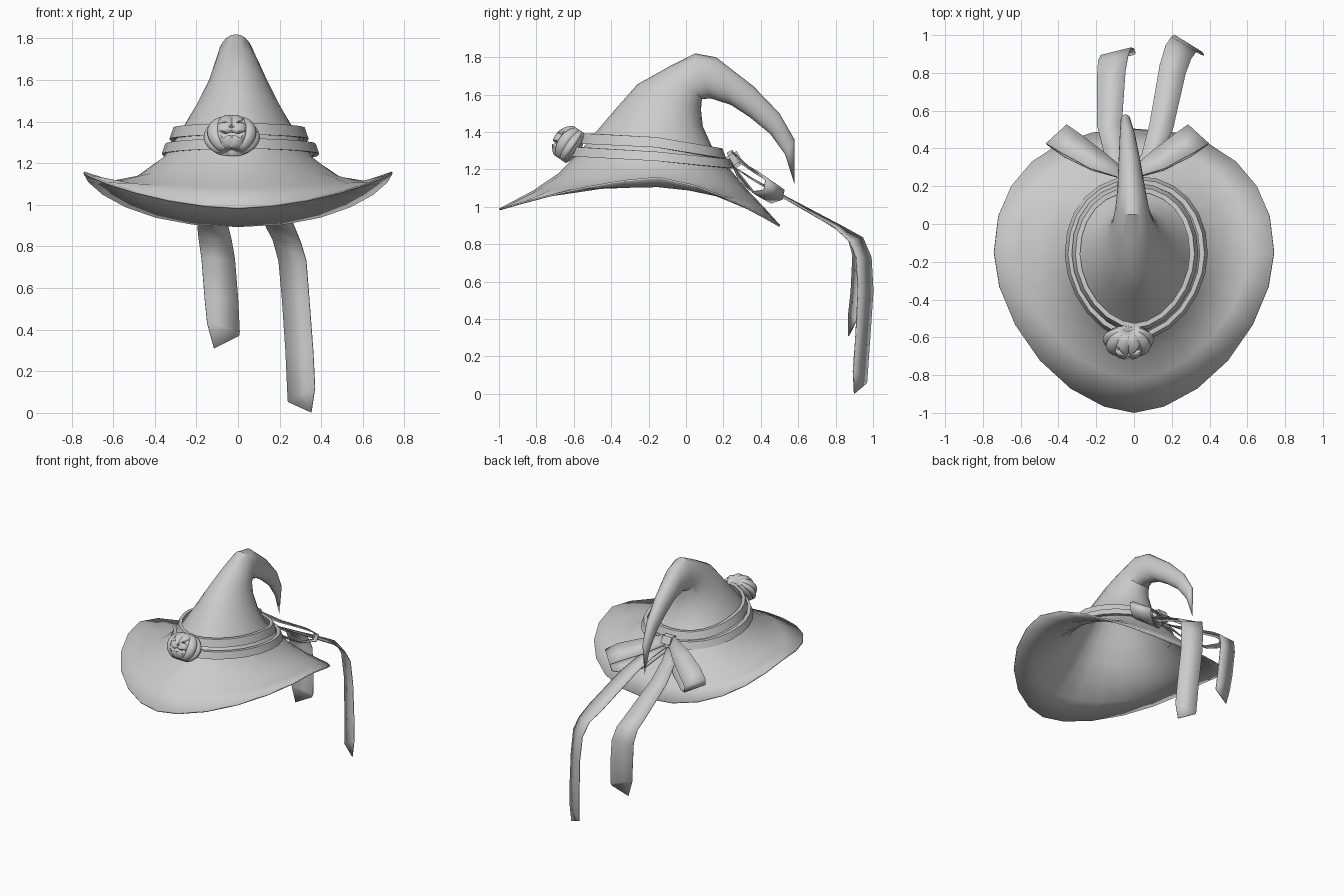
import bpy, bmesh, math
from mathutils import Vector

if "Cube" in bpy.data.objects:
    bpy.data.objects.remove(bpy.data.objects["Cube"])

SIDES = 24


def finish(name, bm, thickness=0, offset=-1, angle=30):
    """Turn a bmesh into a smooth-by-angle object, optionally thickened."""
    bmesh.ops.recalc_face_normals(bm, faces=bm.faces)
    me = bpy.data.meshes.new(name)
    bm.to_mesh(me)
    bm.free()
    ob = bpy.data.objects.new(name, me)
    bpy.context.collection.objects.link(ob)
    bpy.ops.object.select_all(action='DESELECT')
    ob.select_set(True)
    bpy.context.view_layer.objects.active = ob
    bpy.ops.object.shade_smooth_by_angle(angle=math.radians(angle))
    if thickness:
        mod = ob.modifiers.new("thickness", 'SOLIDIFY')
        mod.thickness = thickness
        mod.offset = offset
    return ob


def oval(front, back, side, point=1.0, bend=1.0, cx=0.0):
    """Ring through a front (y,z), back (y,z) and side (half width,y,z)."""
    pts = []
    for i in range(SIDES):
        a = 2 * math.pi * i / SIDES
        c, s = math.cos(a), math.sin(a)
        end, e = (front, 1 + .14 * point) if s < 0 else (back, 1 - .10 * point)
        x = math.copysign(abs(c) ** e, c) * side[0] + cx
        t = abs(s) ** e
        pts.append((x, side[1] + (end[0] - side[1]) * t,
                    side[2] + (end[1] - side[2]) * t ** bend))
    return pts


def loft(bm, rings, closed_ring=True, closed_path=False):
    rows = [[bm.verts.new(p) for p in r] for r in rings]
    pairs = list(zip(rows, rows[1:])) + ([(rows[-1], rows[0])] if closed_path else [])
    for a, b in pairs:
        n = len(a)
        for i in range(n if closed_ring else n - 1):
            j = (i + 1) % n
            bm.faces.new((a[i], a[j], b[j], b[i]))
    return rows


# Brim, crown and drooping tip in one hollow skin
bm = bmesh.new()
rings = [
    oval((-1.0, .99), (.505, .90), (.74, -.15, 1.16), 1, 1.5),
    oval((-.82, 1.085), (.41, 1.005), (.61, -.15, 1.115), 1, 1.5),
    oval((-.68, 1.18), (.31, 1.11), (.49, -.15, 1.135), 1, 1.2),
    oval((-.58, 1.28), (.22, 1.22), (.365, -.16, 1.22), .8),
    oval((-.49, 1.39), (.14, 1.32), (.28, -.16, 1.345), .6),
    oval((-.37, 1.53), (.09, 1.43), (.205, -.12, 1.47), .4),
    oval((-.26, 1.655), (.08, 1.52), (.145, -.07, 1.58), .2),
    oval((-.09, 1.75), (.085, 1.575), (.11, .0, 1.66), 0, 1, -.005),
    oval((.05, 1.82), (.13, 1.58), (.088, .09, 1.70), 0, 1, -.01),
    oval((.16, 1.80), (.24, 1.545), (.072, .20, 1.67), 0, 1, -.015),
    oval((.36, 1.645), (.34, 1.48), (.056, .35, 1.56), 0, 1, -.025),
    oval((.50, 1.50), (.45, 1.39), (.040, .475, 1.445), 0, 1, -.035),
    oval((.58, 1.36), (.53, 1.28), (.025, .555, 1.32), 0, 1, -.045),
]
rows = loft(bm, rings)
tip = bm.verts.new((-.05, .58, 1.12))
for i in range(SIDES):
    bm.faces.new((rows[-1][i], rows[-1][(i + 1) % SIDES], tip))
finish("hat_body", bm, .01)


# Two hat bands: rectangular section swept around the crown
def band(name, front, back, side, cx, height, depth=.025):
    bm = bmesh.new()
    prof = []
    for d, h in ((0, -.5), (0, .5), (-depth, .5), (-depth, -.5)):
        g = d - h * height * .35          # follows the crown slope
        z = h * height
        prof.append(oval((front[0] - g, front[1] + z), (back[0] + g, back[1] + z),
                         (side[0] + g, side[1], side[2] + z), .7, 1, cx))
    loft(bm, prof, True, True)
    finish(name, bm)


band("upper_band", (-.56, 1.365), (.205, 1.285), (.325, -.16, 1.345), .005, .055)
band("lower_band", (-.61, 1.295), (.245, 1.23), (.37, -.16, 1.27), .012, .05)

# Ribbed pumpkin ornament, flattened where it sits on the hat
bm = bmesh.new()
bmesh.ops.create_uvsphere(bm, u_segments=60, v_segments=18, radius=1)
for v in bm.verts:
    r = math.hypot(v.co.x, v.co.y)
    a = math.atan2(v.co.y, v.co.x)
    k = .88 + .12 * abs(math.cos(5 * a)) ** .6
    dip = .35 * max(0, 1 - r / .5)
    depth = .11 if v.co.y < 0 else .05
    v.co = (v.co.x * k * .135, v.co.y * k * depth, v.co.z * (1 - dip) * .108)
pumpkin = finish("pumpkin", bm, angle=50)
pumpkin.location = (-.03, -.61, 1.325)
pumpkin.rotation_euler.x = -.6

# Carved eyes, nose and grin
bm = bmesh.new()
eye = [(.025, .015), (.085, .02), (.06, .055)]
grin = [(-.08, -.015), (-.03, -.035), (0, -.025), (.03, -.035), (.08, -.015),
        (.04, -.062), (.015, -.05), (-.015, -.05), (-.04, -.062)]
for shape in (eye, [(-x, z) for x, z in eye], [(-.012, -.01), (.012, -.01), (0, .012)], grin):
    f = bm.faces.new([bm.verts.new((x, -.2, z)) for x, z in shape])
    out = bmesh.ops.extrude_face_region(bm, geom=[f])["geom"]
    bmesh.ops.translate(bm, vec=(0, .12, 0),
                        verts=[g for g in out if isinstance(g, bmesh.types.BMVert)])
cutter = finish("face_cutter", bm)
cutter.location, cutter.rotation_euler = pumpkin.location, pumpkin.rotation_euler
cutter.hide_render = True
cutter.hide_set(True)
cut = pumpkin.modifiers.new("carving", 'BOOLEAN')
cut.object, cut.operation, cut.solver = cutter, 'DIFFERENCE', 'EXACT'


# Ribbons: each row is a centre and a half-width vector
def ribbon(name, rows, mirror_x=None):
    bm = bmesh.new()
    rings = []
    for c, w in rows:
        ends = [Vector(c) - Vector(w), Vector(c) + Vector(w)]
        if mirror_x is not None:
            ends = [Vector((2 * mirror_x - p.x, p.y, p.z)) for p in ends]
        rings.append(ends)
    loft(bm, rings, False)
    finish(name, bm, .006, 0, 25)


bow = [
    ((-.05, .26, 1.27), (.01, .02, -.03)),
    ((-.20, .34, 1.205), (.035, .045, -.035)),
    ((-.34, .43, 1.155), (.05, .05, -.035)),
    ((-.41, .475, 1.115), (.055, .05, -.025)),
    ((-.40, .465, 1.065), (.055, .05, -.025)),
    ((-.32, .405, 1.05), (.05, .05, -.03)),
    ((-.19, .33, 1.10), (.035, .045, -.035)),
    ((-.05, .26, 1.215), (.01, .02, -.03)),
]
ribbon("bow_loop_left", bow)
ribbon("bow_loop_right", bow, -.035)

ribbon("tail_left", [
    ((-.05, .26, 1.21), (.03, 0, 0)),
    ((-.10, .36, 1.145), (.055, 0, 0)),
    ((-.13, .52, 1.06), (.065, .0, 0)),
    ((-.12, .80, .89), (.075, .01, 0)),
    ((-.11, .88, .835), (.08, .015, -.005)),
    ((-.095, .912, .74), (.08, .02, 0)),
    ((-.08, .905, .55), (.08, .022, 0)),
    ((-.07, .89, .41), (.078, .02, -.02)),
    ((-.055, .885, .34), (.06, .015, .03)),
])
ribbon("tail_right", [
    ((.01, .26, 1.21), (.03, 0, 0)),
    ((.09, .36, 1.145), (.05, -.005, 0)),
    ((.145, .52, 1.055), (.063, -.012, 0)),
    ((.205, .82, .89), (.068, -.025, 0)),
    ((.235, .91, .825), (.068, -.035, -.01)),
    ((.262, .95, .73), (.066, -.04, 0)),
    ((.277, .96, .55), (.065, -.04, 0)),
    ((.295, .945, .30), (.066, -.038, 0)),
    ((.305, .93, .09), (.065, -.036, .03)),
    ((.297, .93, .027), (.055, -.03, -.025)),
])

# Knot of the bow
bm = bmesh.new()
bmesh.ops.create_cube(bm, size=1)
bmesh.ops.scale(bm, vec=(.11, .07, .095), verts=bm.verts)
bmesh.ops.bevel(bm, geom=bm.edges[:], offset=.018, segments=2, affect='EDGES')
knot = finish("bow_knot", bm)
knot.location = (-.03, .255, 1.255)
knot.rotation_euler.x = .5
